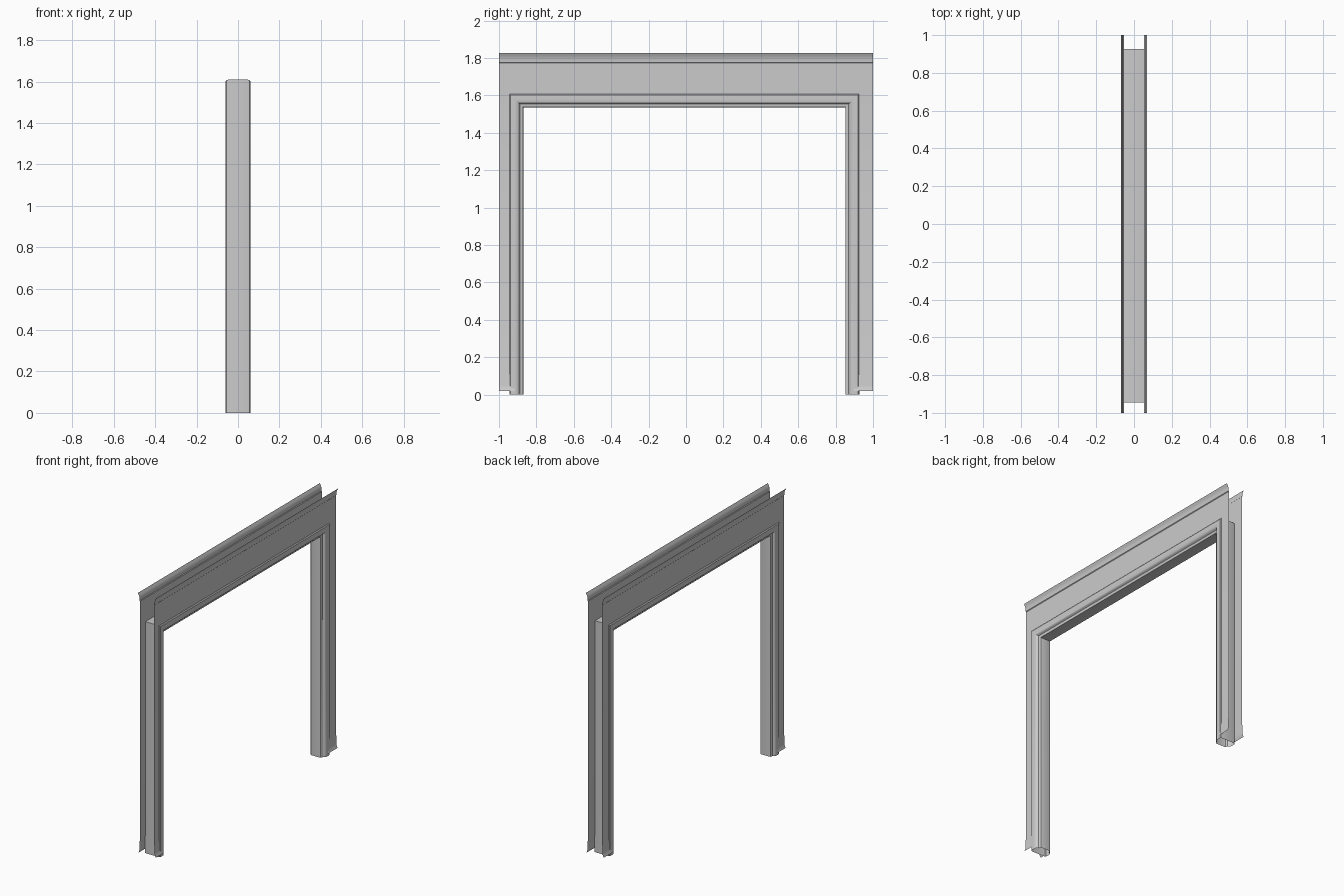
import bpy
import bmesh
from math import radians

old = bpy.data.objects.get("Cube")
if old:
    bpy.data.objects.remove(old)

grey = bpy.data.materials.new("plain grey")
grey.use_nodes = True
colour = (0.6, 0.6, 0.6, 1)
grey.diffuse_color = colour
grey.node_tree.nodes["Principled BSDF"].inputs["Base Color"].default_value = colour

# Opening outline, outer edge of the casing
LEFT, RIGHT, TOP = -0.945, 0.927, 1.61
FACE = 0.053


def finish(name, bm):
    bmesh.ops.remove_doubles(bm, verts=bm.verts, dist=0.0001)
    bmesh.ops.recalc_face_normals(bm, faces=bm.faces)
    mesh = bpy.data.meshes.new(name)
    bm.to_mesh(mesh)
    bm.free()
    mesh.materials.append(grey)
    obj = bpy.data.objects.new(name, mesh)
    bpy.context.collection.objects.link(obj)
    bpy.ops.object.select_all(action='DESELECT')
    obj.select_set(True)
    bpy.context.view_layer.objects.active = obj
    bpy.ops.object.shade_smooth_by_angle(angle=radians(35))
    return obj


def bridge(bm, rows, closed=False):
    for a, b in zip(rows, rows[1:]):
        n = len(a)
        for i in range(n if closed else n - 1):
            j = (i + 1) % n
            bm.faces.new((a[i], a[j], b[j], b[i]))


def strip(bm, profile, y0, y1):
    """Sheet between y0 and y1 following an (x, z) profile."""
    bridge(bm, [[bm.verts.new((x, y, z)) for x, z in profile] for y in (y0, y1)])


# Casing: hollow stepped section (depth, x) mitred round the opening
half = [(0, 0.045), (0.002, 0.055), (0.008, 0.06), (0.03, 0.061),
        (0.044, 0.059), (0.051, 0.054), (0.054, 0.046),
        (0.057, 0.043), (0.068, 0.042), (0.073, 0.038), (0.075, 0.03)]
section = half + [(d, -x) for d, x in reversed(half)]
bm = bmesh.new()
path = [(LEFT, 0, 1, 0), (LEFT, TOP, 1, -1), (RIGHT, TOP, -1, -1), (RIGHT, 0, -1, 0)]
bridge(bm, [[bm.verts.new((x, y + d * sy, z + d * sz)) for d, x in section]
            for y, z, sy, sz in path], closed=True)
finish("door_casing", bm)

# Wall sheets with crown moulding on top and a flared foot
crown = [(FACE, 1.772), (0.057, 1.776), (0.058, 1.795),
         (0.061, 1.808), (0.066, 1.816), (0.07, 1.826)]
foot = [(0.066, 0.02), (0.06, 0.035), (0.057, 0.05),
        (0.057, 0.1), (FACE, 0.12), (FACE, TOP - 0.03)]
for side, sign in (("left", 1), ("right", -1)):
    bm = bmesh.new()
    mirrored = lambda pts: [(sign * x, z) for x, z in pts]
    strip(bm, mirrored(foot), -1, LEFT + 0.03)
    strip(bm, mirrored(foot), RIGHT - 0.03, 1)
    strip(bm, mirrored([(FACE, TOP - 0.03), crown[0]]), -1, 1)
    strip(bm, mirrored(crown), -1, 1)
    finish(side + "_wall_panel", bm)
